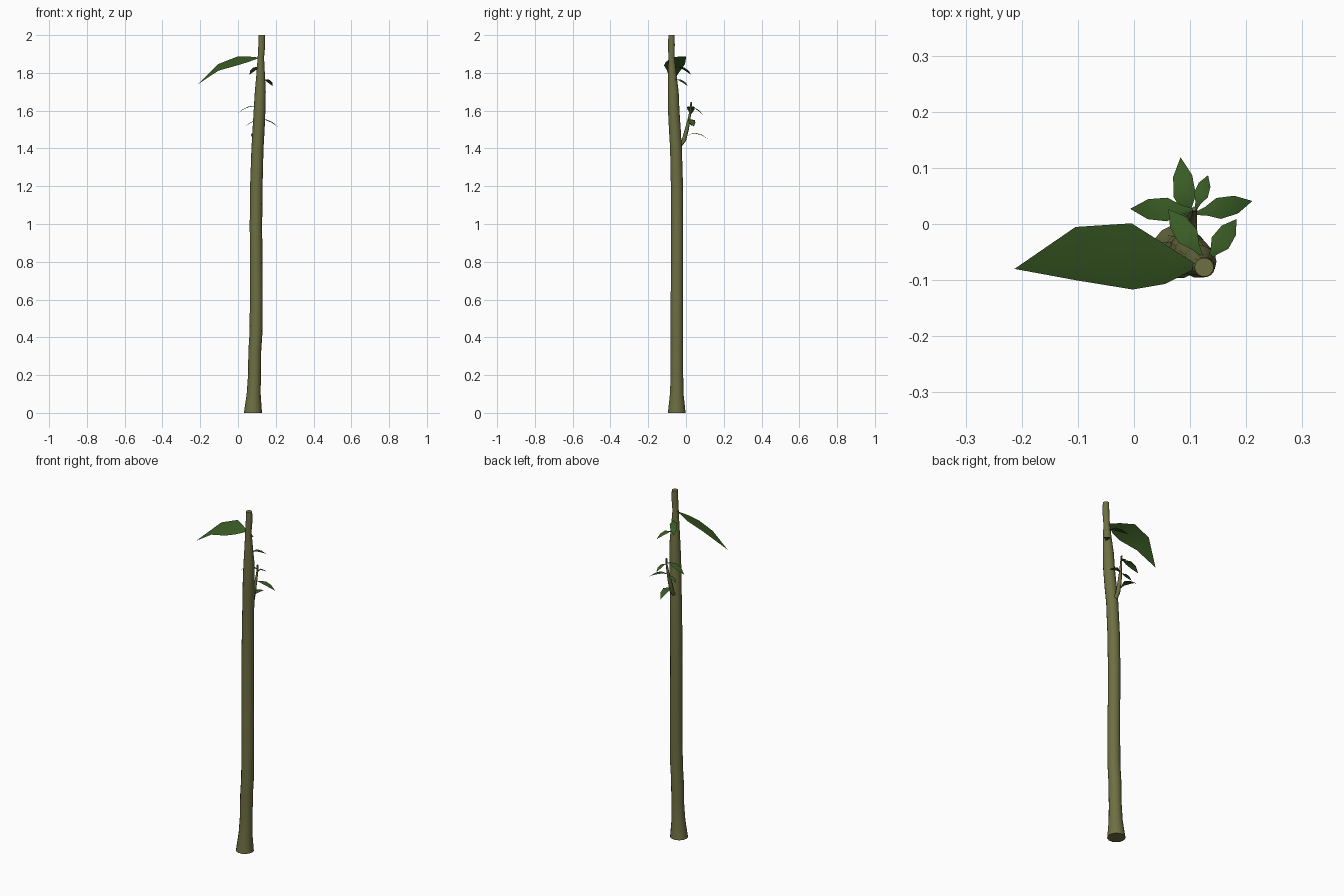
import bpy, bmesh, math
from mathutils import Vector

if "Cube" in bpy.data.objects:
    bpy.data.objects.remove(bpy.data.objects["Cube"])


def material(name, rgb):
    m = bpy.data.materials.new(name)
    m.diffuse_color = (*rgb, 1)
    m.use_nodes = True
    m.node_tree.nodes["Principled BSDF"].inputs["Base Color"].default_value = m.diffuse_color
    return m


BARK = material("olive bark", (0.155, 0.16, 0.055))
LEAF = material("leaf green", (0.042, 0.105, 0.018))


def finish(bm, name, mat, angle):
    bmesh.ops.recalc_face_normals(bm, faces=bm.faces)
    me = bpy.data.meshes.new(name)
    bm.to_mesh(me)
    bm.free()
    me.materials.append(mat)
    ob = bpy.data.objects.new(name, me)
    bpy.context.collection.objects.link(ob)
    bpy.ops.object.select_all(action='DESELECT')
    bpy.context.view_layer.objects.active = ob
    ob.select_set(True)
    bpy.ops.object.shade_smooth_by_angle(angle=math.radians(angle))


def stem(name, rings, sides):
    """Capped tube through horizontal rings (x, y, z, radius)."""
    bm = bmesh.new()
    loops = []
    for x, y, z, r in rings:
        loops.append([bm.verts.new((x + r * math.cos(2 * math.pi * i / sides),
                                    y + r * math.sin(2 * math.pi * i / sides), z))
                      for i in range(sides)])
    for a, b in zip(loops, loops[1:]):
        for i in range(sides):
            j = (i + 1) % sides
            bm.faces.new((a[i], a[j], b[j], b[i]))
    bm.faces.new(loops[0][::-1])
    bm.faces.new(loops[-1])
    finish(bm, name, BARK, 50)


def leaf(name, base, tip, stations, roll=0.0, crease=0.15):
    """Blade from base to tip; stations are (t, left width, right width, arch)."""
    bm = bmesh.new()
    base, tip = Vector(base), Vector(tip)
    d = tip - base
    side = Vector((0, 0, 1)).cross(d).normalized()
    up = Vector((0, 0, 1))
    rows = []
    for t, left, right, arch in stations:
        mid = base + d * t + up * arch
        rows.append([bm.verts.new(mid + side * left + up * left * (-roll - crease)),
                     bm.verts.new(mid),
                     bm.verts.new(mid - side * right + up * right * (roll - crease))])
    for a, b in zip(rows, rows[1:]):
        for i in (0, 1):
            bm.faces.new((a[i], a[i + 1], b[i + 1], b[i]))
    end = bm.verts.new(tip)
    for i in (0, 1):
        bm.faces.new((rows[-1][i], rows[-1][i + 1], end))
    finish(bm, name, LEAF, 60)


# Trunk: flared foot, slight lean and taper
stem("trunk", [
    (.079, -.049, 0, .048), (.083, -.049, .1, .037), (.087, -.048, .2, .034),
    (.089, -.048, .33, .034), (.095, -.048, .42, .034), (.097, -.048, .6, .034),
    (.096, -.047, .8, .033), (.095, -.047, 1.0, .033), (.097, -.048, 1.2, .033),
    (.103, -.053, 1.4, .032), (.109, -.059, 1.5, .032), (.114, -.065, 1.6, .031),
    (.118, -.067, 1.7, .029), (.120, -.073, 1.8, .022), (.121, -.077, 1.88, .017),
    (.126, -.077, 1.95, .018), (.125, -.077, 2.0, .017)], 14)

# Side shoot behind the trunk
stem("side_shoot", [
    (.100, -.035, 1.41, .012), (.100, -.012, 1.44, .012), (.101, .004, 1.50, .011),
    (.105, .017, 1.56, .007), (.108, .025, 1.61, .005), (.107, .027, 1.645, .004)], 8)

# Large drooping leaf
leaf("large_leaf", (.11, -.075, 1.88), (-.213, -.08, 1.74),
     [(0, .004, .004, 0), (.17, .031, .04, .018), (.35, .04, .078, .03),
      (.66, .022, .073, .036)], roll=.42, crease=.1)

# Small leaves on shoot and upper trunk: base, tip, half width, arch
small = [
    ((.096, .0, 1.465), (.083, .119, 1.447), .02, .025),
    ((.107, .025, 1.62), (-.007, .027, 1.58), .021, .02),
    ((.110, .026, 1.61), (.132, .087, 1.58), .013, .015),
    ((.107, .018, 1.55), (.211, .041, 1.515), .019, .018),
    ((.103, .018, 1.545), (.042, .030, 1.52), .012, .008),
    ((.122, -.058, 1.83), (.061, .027, 1.79), .020, .018),
    ((.132, -.065, 1.76), (.183, .009, 1.73), .018, .018),
]
for n, (base, tip, w, arch) in enumerate(small, 1):
    leaf(f"small_leaf_{n}", base, tip,
         [(0, .002, .002, 0), (.2, w * .4, w * .4, arch * .6),
          (.42, w, w, arch), (.72, w * .85, w * .85, arch * .8)])
